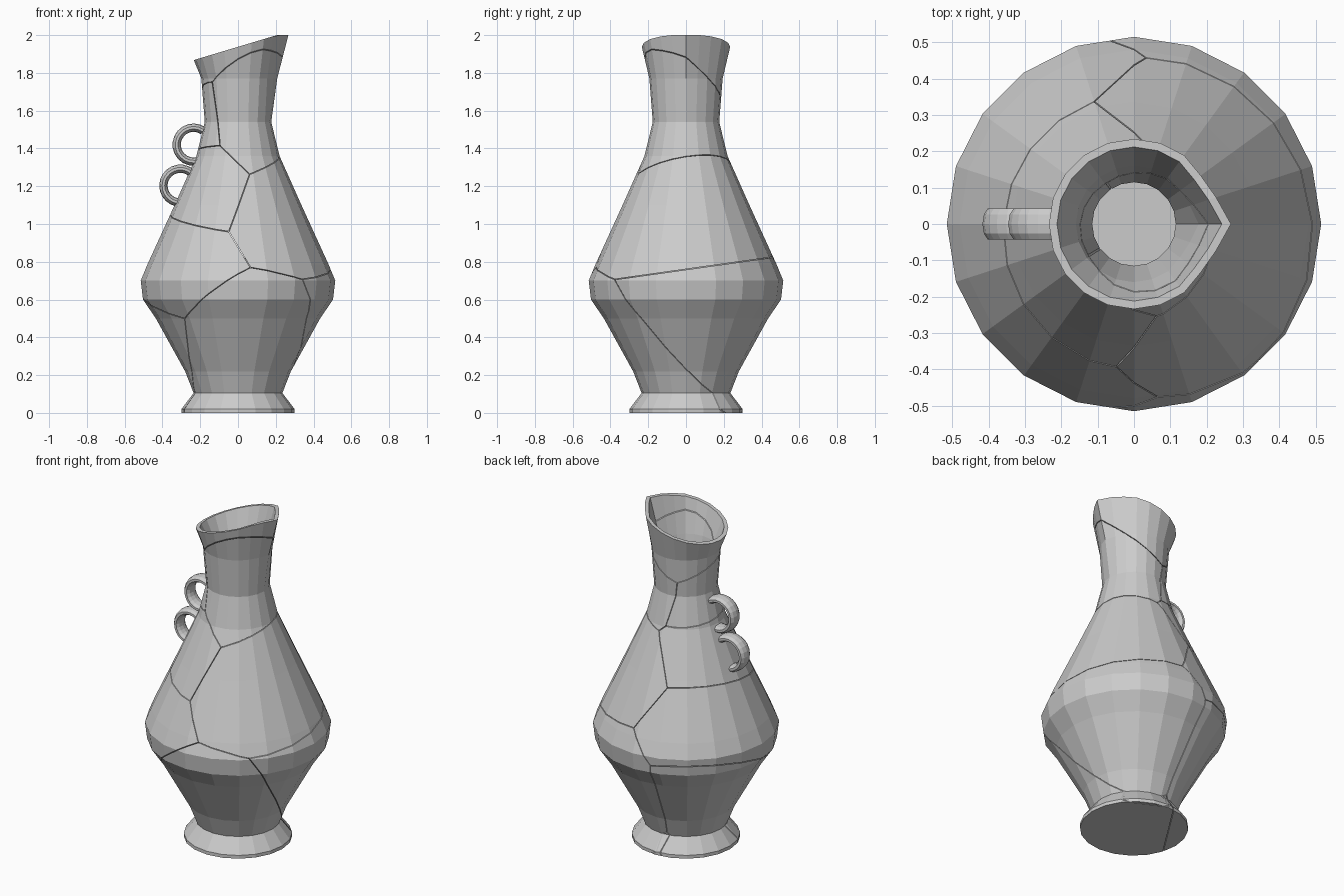
import bpy, bmesh
from math import sin, cos, pi, radians
from mathutils import Vector

if "Cube" in bpy.data.objects:
    bpy.data.objects.remove(bpy.data.objects["Cube"])

SIDES = 20
GAP = 0.0018
# spout outline: radius factor for the vertices nearest the +x tip
SPOUT = {0: 0.14, 1: 0.015, 2: -0.03}


def ring(bm, r, z, spout=0.0):
    verts = []
    for k in range(SIDES):
        f = 1 + spout * SPOUT.get(min(k, SIDES - k), 0.0)
        a = 2 * pi * k / SIDES
        x, y = r * f * cos(a), r * f * sin(a)
        # z of None marks the slanted rim
        h = min(2.0, 1.995 + (x - 0.19) * 0.3) if z is None else z
        verts.append(bm.verts.new((x, y, h)))
    return verts


def bridge(bm, a, b):
    n = len(a)
    for k in range(n):
        bm.faces.new((a[k], a[(k + 1) % n], b[(k + 1) % n], b[k]))


def finish(bm, name):
    bmesh.ops.recalc_face_normals(bm, faces=bm.faces)
    mesh = bpy.data.meshes.new(name)
    bm.to_mesh(mesh)
    bm.free()
    obj = bpy.data.objects.new(name, mesh)
    bpy.context.collection.objects.link(obj)
    return obj


# Vessel wall: outside going up, over the rim, inside going down
PROFILE = [
    (0.30, 0), (0.30, 0.02), (0.235, 0.105), (0.28, 0.22), (0.435, 0.5),
    (0.503, 0.6), (0.515, 0.7), (0.48, 0.785), (0.336, 1.1), (0.22, 1.36),
    (0.176, 1.54), (0.194, 1.77, 0.5), (0.234, None, 1),
    (0.212, None, 1), (0.16, 1.77, 0.8), (0.115, 1.54), (0.17, 1.36),
    (0.29, 1.1), (0.43, 0.785), (0.465, 0.7), (0.455, 0.6), (0.39, 0.5),
    (0.235, 0.22), (0.19, 0.13),
]


def vessel():
    bm = bmesh.new()
    rings = [ring(bm, *p) for p in PROFILE]
    for a, b in zip(rings, rings[1:]):
        bridge(bm, a, b)
    bm.faces.new(rings[0][::-1])
    bm.faces.new(rings[-1])
    return bm


# Broken pieces: one cell around each of these centres
SEEDS = {
    "rim_shard": (-0.12, 0.12, 1.87),
    "neck_right_shard": (0.05, -0.05, 1.56),
    "neck_left_shard": (-0.22, 0.0, 1.52),
    "shoulder_left_shard": (-0.22, -0.03, 1.27),
    "shoulder_right_shard": (0.20, 0.03, 1.09),
    "belly_left_shard": (-0.28, 0.03, 0.80),
    "base_front_shard": (0.07, -0.15, 0.25),
    "base_back_shard": (0.20, 0.12, 0.45),
    "base_left_shard": (-0.35, 0.12, 0.38),
}

for name, seed in SEEDS.items():
    bm = vessel()
    here = Vector(seed)
    for other_name, other in SEEDS.items():
        if other_name == name:
            continue
        there = Vector(other)
        n = (there - here).normalized()
        cut = bmesh.ops.bisect_plane(
            bm, geom=bm.verts[:] + bm.edges[:] + bm.faces[:], dist=1e-5,
            plane_co=(here + there) / 2 - n * GAP, plane_no=n, clear_outer=True)
        edges = [e for e in cut["geom_cut"]
                 if isinstance(e, bmesh.types.BMEdge) and e.is_boundary]
        if len(edges) > 2:
            bmesh.ops.triangle_fill(bm, use_beauty=True, edges=edges, normal=n)
    finish(bm, name)


# Handle: two open loops, flattened oval section, stacked on the -x side
def handle_loop(name, cx, cz, start, end, major=0.09, steps=14, section=10):
    bm = bmesh.new()
    loops = []
    for i in range(steps + 1):
        a = radians(start + (end - start) * i / steps)
        loop = []
        for j in range(section):
            t = 2 * pi * j / section
            r = major + 0.022 * cos(t)
            loop.append(bm.verts.new((cx + r * cos(a), 0.045 * sin(t), cz + r * sin(a))))
        loops.append(loop)
    for a, b in zip(loops, loops[1:]):
        bridge(bm, a, b)
    bm.faces.new(loops[0])
    bm.faces.new(loops[-1][::-1])
    finish(bm, name)


handle_loop("handle_upper_loop", -0.235, 1.42, 55, 290)
handle_loop("handle_lower_loop", -0.305, 1.203, 50, 275)
